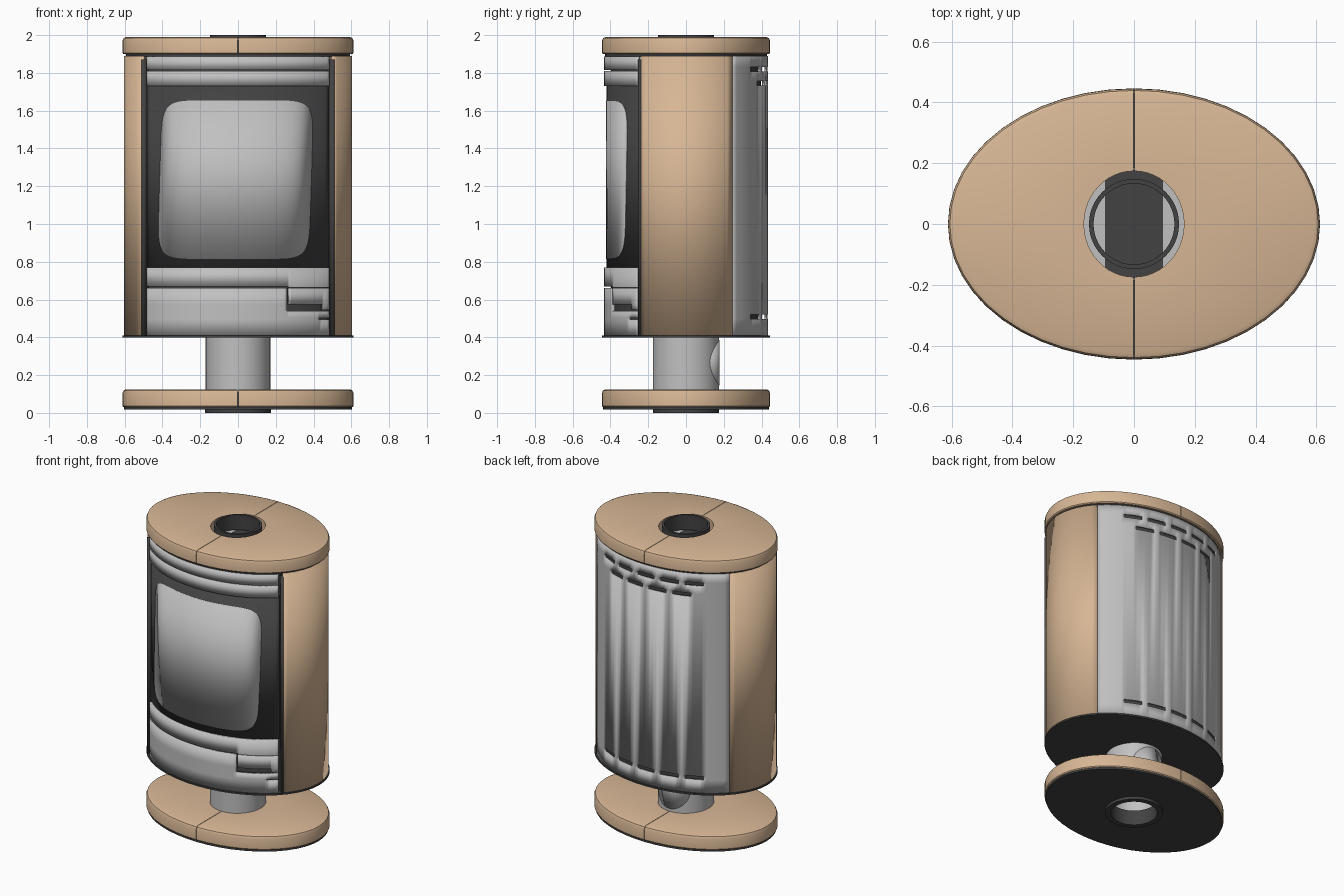
import bpy, bmesh
from math import sin, cos, asin, pi, radians, degrees

default = bpy.data.objects.get("Cube")
if default:
    bpy.data.objects.remove(default, do_unlink=True)


def material(name, r, g, b):
    m = bpy.data.materials.new(name)
    m.use_nodes = True
    m.diffuse_color = (r, g, b, 1)
    m.node_tree.nodes["Principled BSDF"].inputs["Base Color"].default_value = (r, g, b, 1)
    return m


STONE = material("sandstone", 0.68, 0.47, 0.30)
STEEL = material("grey steel", 0.53, 0.53, 0.53)
DARK = material("dark iron", 0.055, 0.055, 0.055)


def finish(name, bm, mat, thickness=0):
    mesh = bpy.data.meshes.new(name)
    bm.to_mesh(mesh)
    bm.free()
    ob = bpy.data.objects.new(name, mesh)
    bpy.context.collection.objects.link(ob)
    mesh.materials.append(mat)
    if thickness:
        mod = ob.modifiers.new("thickness", "SOLIDIFY")
        mod.thickness = thickness
        mod.offset = -1
    bpy.ops.object.select_all(action="DESELECT")
    ob.select_set(True)
    bpy.context.view_layer.objects.active = ob
    bpy.ops.object.shade_smooth_by_angle(angle=radians(30))
    return ob


def on_ellipse(a, b, deg, z):
    """Point on an upright elliptic wall; zero degrees is the front."""
    t = radians(deg)
    return (a * sin(t), -b * cos(t), z)


def lathe(name, profile, mat, start=0, sweep=360, dx=0, steps=48):
    """Sweep a closed (x radius, y radius, z) profile around the z axis."""
    bm = bmesh.new()
    full = sweep == 360
    count = steps if full else steps // 2 + 1
    rings = []
    for i in range(count):
        deg = start + i * 360 / steps
        ring = []
        for a, b, z in profile:
            x, y, z = on_ellipse(a, b, deg, z)
            ring.append(bm.verts.new((x + dx, y, z)))
        rings.append(ring)
    n = len(profile)
    for i in range(count if full else count - 1):
        r, s = rings[i], rings[(i + 1) % count]
        for j in range(n):
            k = (j + 1) % n
            bm.faces.new((r[j], s[j], s[k], r[k]))
    if not full:
        bm.faces.new(rings[0])
        bm.faces.new(rings[-1])
    bmesh.ops.recalc_face_normals(bm, faces=bm.faces)
    return finish(name, bm, mat)


def tube(name, a, b, ia, ib, z0, z1, mat):
    return lathe(name, [(ia, ib, z0), (a, b, z0), (a, b, z1), (ia, ib, z1)], mat)


def disc(name, a, b, z0, z1, mat):
    bm = bmesh.new()
    loops = [[bm.verts.new(on_ellipse(a, b, i * 7.5, z)) for i in range(48)] for z in (z0, z1)]
    for i in range(48):
        k = (i + 1) % 48
        bm.faces.new((loops[0][i], loops[0][k], loops[1][k], loops[1][i]))
    for loop in loops:
        bm.faces.new(loop)
    bmesh.ops.recalc_face_normals(bm, faces=bm.faces)
    return finish(name, bm, mat)


def panel(name, a, b, t0, t1, z0, z1, mat, holes=(), thickness=0.018):
    """Curved wall panel with rectangular openings (t0, t1, z0, z1)."""
    ts = {t0, t1} | {t for t in range(-60, 300, 4) if t0 < t < t1}
    zs = {z0, z1}
    for h in holes:
        ts |= set(h[:2])
        zs |= set(h[2:])
    ts, zs = sorted(ts), sorted(zs)
    bm = bmesh.new()
    grid = [[bm.verts.new(on_ellipse(a, b, t, z)) for z in zs] for t in ts]
    for i in range(len(ts) - 1):
        for j in range(len(zs) - 1):
            t, z = (ts[i] + ts[i + 1]) / 2, (zs[j] + zs[j + 1]) / 2
            if any(h[0] < t < h[1] and h[2] < z < h[3] for h in holes):
                continue
            bm.faces.new((grid[i][j], grid[i + 1][j], grid[i + 1][j + 1], grid[i][j + 1]))
    loose = [v for v in bm.verts if not v.link_faces]
    bmesh.ops.delete(bm, geom=loose, context="VERTS")
    return finish(name, bm, mat, thickness)


def plate(name, a, b, centre, cx, cz, hx, hz, power, shear, mat, n=44):
    """Thin rounded plate wrapped on an elliptic wall."""
    bm = bmesh.new()
    cols = []
    for i in range(n + 1):
        u = -cos(pi * i / n)
        h = max(0, 1 - abs(u) ** power) ** (1 / power) * hz
        col = []
        for dz in (-h, h):
            deg = degrees(asin((cx + u * hx + shear * dz) / a))
            col.append(bm.verts.new(on_ellipse(a, b, centre + deg, cz + dz)))
        cols.append(col)
    for c, d in zip(cols, cols[1:]):
        bm.faces.new((c[0], d[0], d[1], c[1]))
    bmesh.ops.remove_doubles(bm, verts=bm.verts, dist=0.0001)
    return finish(name, bm, mat, 0.005)


def slab(name, z0, z1):
    """Oval stone slab in two halves with a dark joint between them."""
    a, b, ia, ib = 0.61, 0.445, 0.163, 0.174
    profile = [(ia, ib, z0), (a - 0.005, b - 0.005, z0), (a, b, z0 + 0.006), (a, b, z1 - 0.02),
               (a - 0.006, b - 0.006, z1 - 0.006), (a - 0.02, b - 0.02, z1), (ia, ib, z1)]
    lathe(name + "_left_half", profile, STONE, 0, 180, 0.0015)
    lathe(name + "_right_half", profile, STONE, 180, 180, -0.0015)
    tube(name + "_joint", a - 0.01, b - 0.01, ia + 0.01, ib + 0.01, z0 + 0.005, z1 - 0.008, DARK)


# Foot and pedestal
slab("base_slab", 0.03, 0.125)
tube("base_underplate", 0.604, 0.44, 0.15, 0.15, 0.018, 0.03, DARK)
tube("base_collar", 0.176, 0.176, 0.142, 0.142, 0, 0.1, DARK)
tube("pedestal", 0.171, 0.176, 0.155, 0.16, 0.1, 0.405, STEEL)
plate("pedestal_cover", 0.173, 0.178, 180, 0, 0.265, 0.12, 0.12, 2, 0, STEEL)

# Body core and end plates
disc("body_floor", 0.612, 0.446, 0.4, 0.41, DARK)
disc("body_core", 0.565, 0.398, 0.41, 1.87, DARK)
tube("body_top_rim", 0.594, 0.43, 0.2, 0.2, 1.885, 1.9, DARK)

# Stone sides and slim dark posts beside the door
for side, t0, t1 in (("left", 56.8, 124), ("right", 236, 303.2)):
    panel(side + "_stone_side", 0.604, 0.438, t0, t1, 0.41, 1.89, STONE)
for side, t0, t1 in (("left", 55.3, 56.8), ("right", -56.8, -55.3)):
    panel(side + "_door_post", 0.612, 0.445, t0, t1, 0.41, 1.87, DARK, thickness=0.04)

# Back panel with vent slots
vents = []
for z, count in ((1.82, 5), (1.745, 4), (0.51, 5)):
    for i in range(count):
        mid = 180 + (i - (count - 1) / 2) * 16
        vents.append((mid - 6, mid + 6, z - 0.012, z + 0.012))
panel("back_panel", 0.6, 0.435, 124, 236, 0.41, 1.89, STEEL, vents, 0.012)

# Front: drawer with handle notch, glazed door, top band
E = 53.8
notches = [(-E, 26.7, 0.66, 0.668), (26.7, E, 0.66, 0.663), (25.7, 26.7, 0.54, 0.668),
           (26.7, 48.6, 0.54, 0.574), (48.6, E, 0.54, 0.546), (45.8, E, 0.495, 0.503)]
panel("front_drawer", 0.6, 0.435, -E, E, 0.41, 0.77, STEEL, notches)
panel("door_glass", 0.587, 0.42, -55, 55, 0.77, 1.73, DARK, thickness=0.012)
plate("door_window", 0.59, 0.423, 0, -0.013, 1.235, 0.402, 0.42, 8, 0.03, STEEL)
panel("front_top_band", 0.6, 0.435, -E, E, 1.73, 1.887, STEEL, [(-E, E, 1.81, 1.815)])

# Top slab and flue outlet
slab("top_slab", 1.9, 1.99)
disc("flue_floor", 0.19, 0.19, 1.865, 1.886, STEEL)
tube("flue_ring", 0.148, 0.148, 0.133, 0.133, 1.9, 2.0, DARK)
bm = bmesh.new()
bmesh.ops.create_cube(bm, size=1)
for v in bm.verts:
    v.co = (v.co.x * 0.19, v.co.y * 0.36, 1.886 + v.co.z * 0.008)
finish("flue_damper", bm, DARK)
